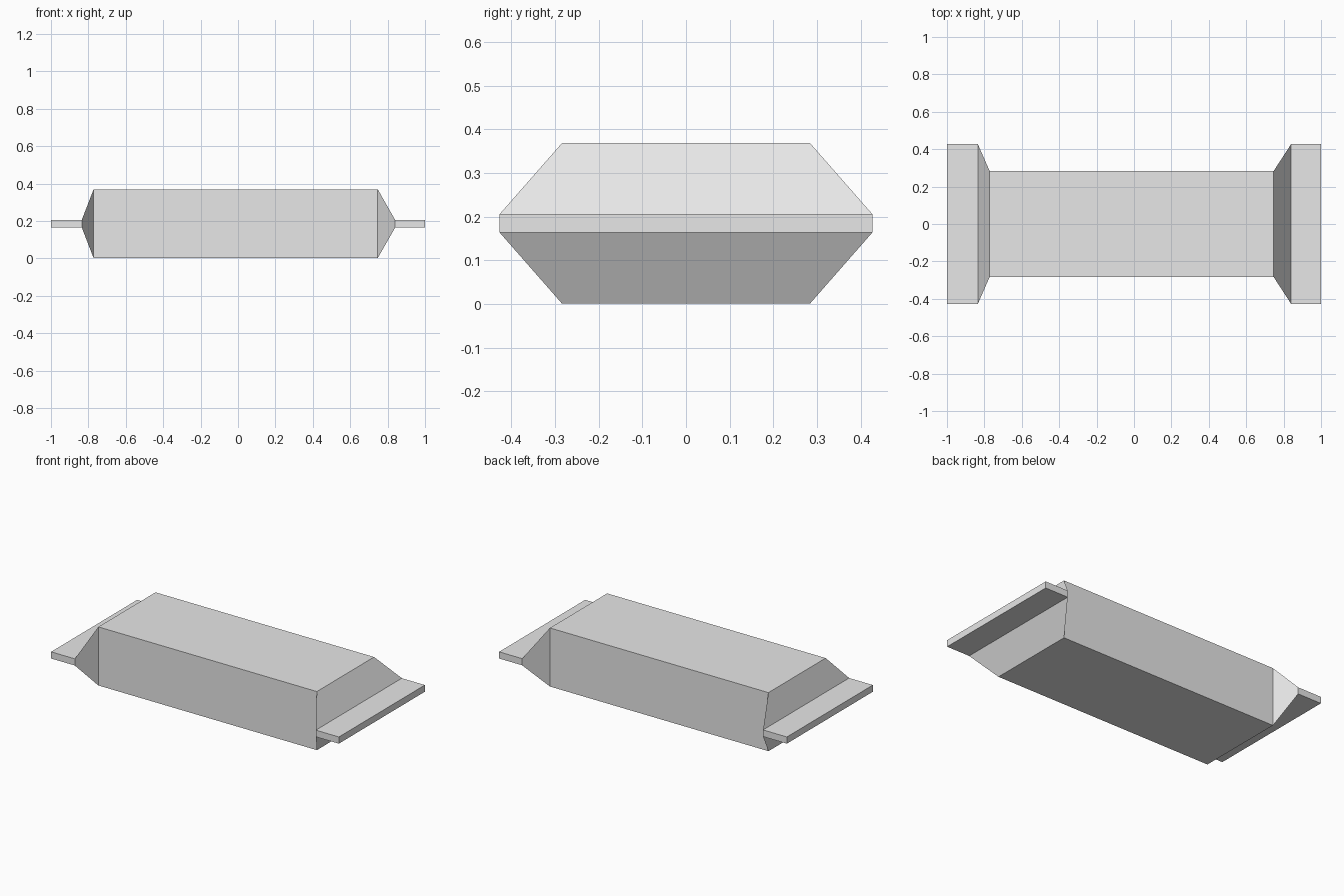
import bpy
import bmesh

cube = bpy.data.objects.get("Cube")
if cube:
    bpy.data.objects.remove(cube, do_unlink=True)

# One plain grey for the whole model
grey = bpy.data.materials.new("light_grey")
grey.use_nodes = True
colour = (0.8, 0.8, 0.8, 1)
grey.diffuse_color = colour
grey.node_tree.nodes["Principled BSDF"].inputs["Base Color"].default_value = colour

MID_Z = 0.185
BODY = (0.284, 0.184)   # half width, half height of the full middle
CRIMP = (0.427, 0.021)  # half width, half height of the flat ends

# Cross-sections along the length
sections = [(-1, CRIMP), (-0.835, CRIMP), (-0.772, BODY),
            (0.747, BODY), (0.84, CRIMP), (1, CRIMP)]


def loft(name, sections):
    """Join rectangular cross-sections into one closed, flat-faced solid."""
    bm = bmesh.new()
    rings = []
    for x, (w, h) in sections:
        corners = ((-w, -h), (w, -h), (w, h), (-w, h))
        rings.append([bm.verts.new((x, y, MID_Z + z)) for y, z in corners])
    for a, b in zip(rings, rings[1:]):
        for i in range(4):
            j = (i + 1) % 4
            bm.faces.new((a[i], a[j], b[j], b[i]))
    bm.faces.new(rings[0])
    bm.faces.new(rings[-1])
    bmesh.ops.recalc_face_normals(bm, faces=bm.faces)
    mesh = bpy.data.meshes.new(name)
    bm.to_mesh(mesh)
    bm.free()
    mesh.materials.append(grey)
    obj = bpy.data.objects.new(name, mesh)
    bpy.context.collection.objects.link(obj)
    return obj


# Block-shaped wrapper with a flattened crimp at each end
loft("wrapper", sections)
